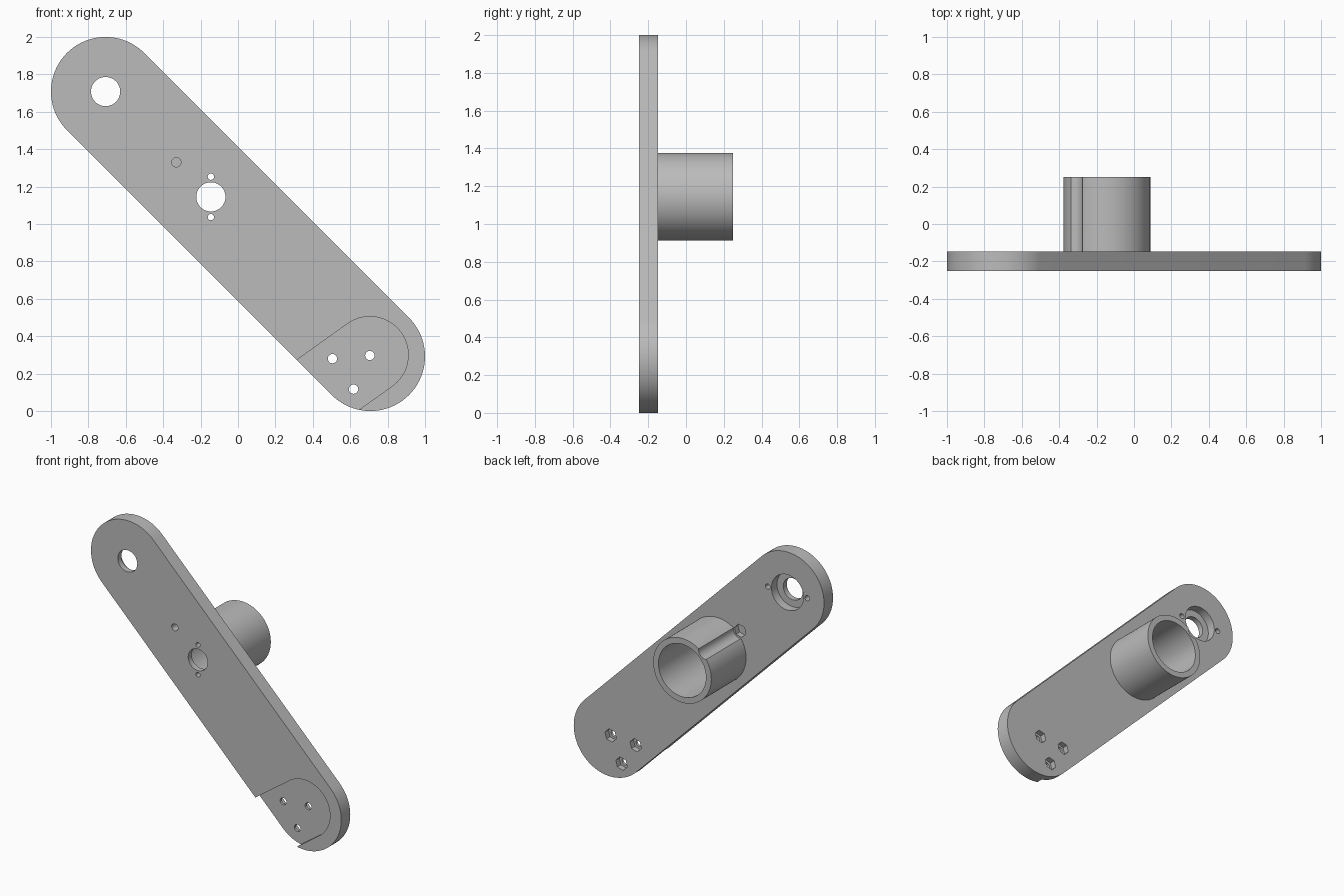
import bpy
import bmesh
from math import cos, sin, pi, radians

if "Cube" in bpy.data.objects:
    bpy.data.objects.remove(bpy.data.objects["Cube"])

FRONT, BACK, TUBE_END = -0.25, -0.147, 0.25
FLOOR = -0.21                      # bottom of the pockets sunk from the back
TOP, MID, LOW = (-0.708, 1.708), (-0.145, 1.145), (0.708, 0.292)

grey = bpy.data.materials.new("light grey")
grey.use_nodes = True
grey.diffuse_color = (0.5, 0.5, 0.5, 1)
grey.node_tree.nodes["Principled BSDF"].inputs["Base Color"].default_value = (0.5, 0.5, 0.5, 1)


def arc(c, r, start, end, n):
    """Points on an arc in the x-z plane, angles in degrees."""
    return [(c[0] + r * cos(radians(start + (end - start) * i / n)),
             c[1] + r * sin(radians(start + (end - start) * i / n))) for i in range(n + 1)]


def circle(c, r, n=48, start=0):
    return arc(c, r, start, start + 360, n)[:-1]


def slot(a, b, r, angle):
    """Round-ended outline from a to b, where angle is the direction of b."""
    return arc(b, r, angle - 90, angle + 90, 40) + arc(a, r, angle + 90, angle + 270, 40)


def prism(name, outline, y0, y1):
    bm = bmesh.new()
    face = bm.faces.new([bm.verts.new((x, y0, z)) for x, z in outline])
    new = bmesh.ops.extrude_face_region(bm, geom=[face])["geom"]
    verts = [v for v in new if isinstance(v, bmesh.types.BMVert)]
    bmesh.ops.translate(bm, vec=(0, y1 - y0, 0), verts=verts)
    bmesh.ops.recalc_face_normals(bm, faces=bm.faces)
    mesh = bpy.data.meshes.new(name)
    bm.to_mesh(mesh)
    bm.free()
    mesh.materials.append(grey)
    ob = bpy.data.objects.new(name, mesh)
    bpy.context.collection.objects.link(ob)
    return ob


def cut(ob, outline, y0, y1):
    """Remove a prism from the object and discard the cutter."""
    cutter = prism("cutter", outline, y0, y1)
    cutter.hide_render = True
    mod = ob.modifiers.new("cut", "BOOLEAN")
    mod.operation, mod.solver, mod.object = "DIFFERENCE", "EXACT", cutter
    bpy.context.view_layer.objects.active = ob
    bpy.ops.object.modifier_apply(modifier=mod.name)
    bpy.data.objects.remove(cutter)


# Long arm plate with round ends
arm = prism("arm_plate", slot(TOP, LOW, 0.292, -45), FRONT, BACK)

# Front recess at the lower end, open towards the lower left edge
tilt = radians(35.5)
hub = (0.705, 0.3)
outside = (hub[0] - 1.2 * cos(tilt), hub[1] - 1.2 * sin(tilt))
cut(arm, slot(outside, hub, 0.205, 35.5), FRONT - 0.1, FRONT + 0.045)

# Shaft holes, with wider pockets behind
for centre, pocket in ((TOP, 0.128), (MID, 0.19)):
    cut(arm, circle(centre, 0.078), FRONT - 0.1, BACK + 0.1)
    cut(arm, circle(centre, pocket, 64), FLOOR, BACK + 0.1)

# Blind screw holes beside the upper pocket, through holes around the middle one
for side in (-1, 1):
    cut(arm, circle((TOP[0] + side * 0.158, TOP[1]), 0.019, 20), FLOOR, BACK + 0.1)
    cut(arm, circle((MID[0], MID[1] + side * 0.108), 0.017, 20), FRONT - 0.1, BACK + 0.1)

# Bolt holes with hexagonal nut pockets on the back
bolt = (-0.33, 1.33)
for centre in (bolt, (0.505, 0.28), (0.705, 0.297), (0.618, 0.117)):
    cut(arm, circle(centre, 0.025, 24), FRONT - 0.1, BACK + 0.1)
    cut(arm, circle(centre, 0.047, 6, 15), BACK - 0.04, BACK + 0.1)

# Tube on the back, grooved to clear the upper bolt
tube = prism("motor_tube", circle(MID, 0.232, 96), BACK, TUBE_END)
cut(tube, circle(MID, 0.19, 64), BACK - 0.1, TUBE_END + 0.1)
cut(tube, circle(bolt, 0.055, 32), BACK - 0.1, TUBE_END + 0.1)

# Smooth round walls, sharp rims
bpy.ops.object.select_all(action="DESELECT")
for ob in (arm, tube):
    ob.select_set(True)
bpy.context.view_layer.objects.active = arm
bpy.ops.object.shade_smooth_by_angle(angle=radians(30))
